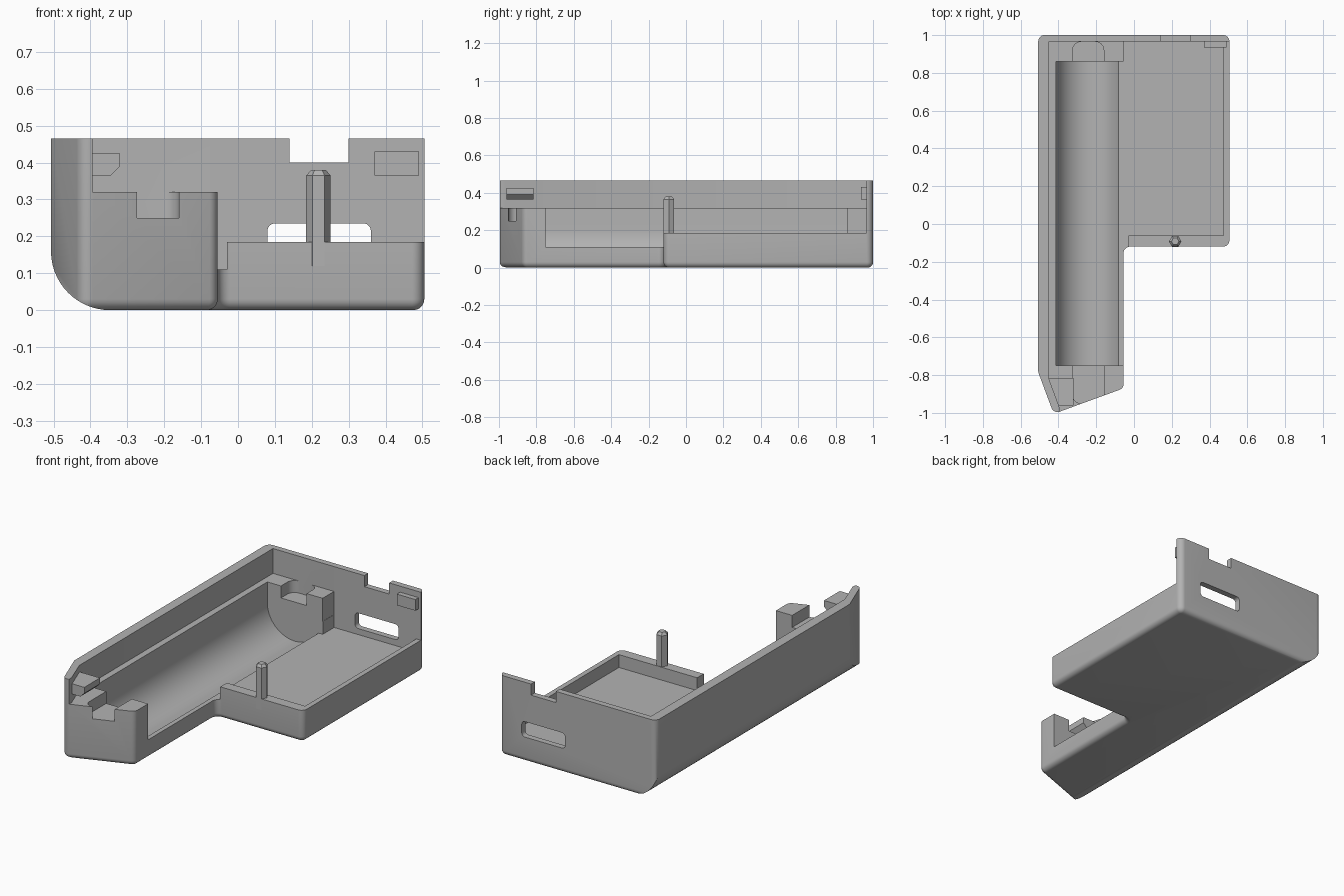
import bpy, bmesh, math
from mathutils import Vector, Matrix

if "Cube" in bpy.data.objects:
    bpy.data.objects.remove(bpy.data.objects["Cube"])

grey = bpy.data.materials.new("plain grey")
grey.use_nodes = True
grey.diffuse_color = (0.45, 0.45, 0.45, 1)
grey.node_tree.nodes["Principled BSDF"].inputs["Base Color"].default_value = (0.45, 0.45, 0.45, 1)


def make(name, bm):
    bmesh.ops.recalc_face_normals(bm, faces=bm.faces)
    mesh = bpy.data.meshes.new(name)
    bm.to_mesh(mesh)
    bm.free()
    mesh.materials.append(grey)
    ob = bpy.data.objects.new(name, mesh)
    bpy.context.collection.objects.link(ob)
    return ob


def rounded(points, radius, steps=6):
    """Replace each corner of a 2D outline with a small arc."""
    out = []
    pts = [Vector(p) for p in points]
    for i, p in enumerate(pts):
        a = (pts[i - 1] - p).normalized()
        b = (pts[(i + 1) % len(pts)] - p).normalized()
        half = a.angle(b) / 2
        centre = p + (a + b).normalized() * radius / math.sin(half)
        start = p + a * radius / math.tan(half) - centre
        end = p + b * radius / math.tan(half) - centre
        for s in range(steps + 1):
            arc = start.lerp(end, s / steps).normalized() * radius
            out.append(centre + arc)
    return out


def prism(name, points, low, high, axis="Z", bottom_bevel=0):
    """Extrude an outline: (x, y) along Z, or (x, z) along Y."""
    bm = bmesh.new()
    spot = (lambda p, h: (p[0], p[1], h)) if axis == "Z" else (lambda p, h: (p[0], h, p[1]))
    base = bm.faces.new([bm.verts.new(spot(p, low)) for p in points])
    edges = list(base.edges)
    ext = bmesh.ops.extrude_face_region(bm, geom=[base], use_keep_orig=True)
    top = [v for v in ext["geom"] if isinstance(v, bmesh.types.BMVert)]
    shift = Vector(spot((0, 0), high - low))
    bmesh.ops.translate(bm, verts=top, vec=shift)
    bmesh.ops.recalc_face_normals(bm, faces=bm.faces)
    if bottom_bevel:
        bmesh.ops.bevel(bm, geom=edges, offset=bottom_bevel, segments=5,
                        profile=0.5, affect="EDGES")
    return make(name, bm)


def rect(x0, x1, y0, y1):
    return [(x0, y0), (x1, y0), (x1, y1), (x0, y1)]


def box(name, x0, x1, y0, y1, z0, z1):
    return prism(name, rect(x0, x1, y0, y1), z0, z1)


def cut(target, cutter):
    cutter.hide_render = True
    mod = target.modifiers.new("cut", "BOOLEAN")
    mod.operation = "DIFFERENCE"
    mod.solver = "EXACT"
    mod.object = cutter
    bpy.context.view_layer.objects.active = target
    bpy.ops.object.modifier_apply(modifier=mod.name)
    bpy.data.objects.remove(cutter)


# Outer shell with rounded upright corners and bottom edge
outline = [(-.507, 1), (-.507, -.785), (-.425, -1.005), (-.055, -.87),
           (-.055, -.12), (.505, -.12), (.505, 1)]
shell = prism("case_shell", rounded(outline, .033), 0, .465, bottom_bevel=.03)

# Large curve along the lower left edge
R = .16
curve = [(-.507 + R - R * math.sin(t), R - R * math.cos(t))
         for t in [math.pi / 2 * i / 14 for i in range(15)]]
cut(shell, prism("corner_cutter", [(-.507 + R, -.1), *curve, (-.6, R), (-.6, -.1)],
                 -1.2, 1.2, "Y"))

# Open upper space, leaving the left and back walls
upper = [(-.45, .965), (-.45, -.82), (-.395, -.97), (-.395, -1.2), (1, -1.2), (1, .965)]
cut(shell, prism("upper_cutter", upper, .32, 1))

# Long U-shaped channel between the two end blocks
CX, CZ, r = -.235, .2, .178
channel = [(CX + r, .5), (CX - r, .5)]
channel += [(CX - r * math.cos(t), CZ - r * math.sin(t))
            for t in [math.pi * i / 32 for i in range(33)]]
cut(shell, prism("channel_cutter", channel, -.75, .86, "Y"))

# Low right wall of the channel, shallow tray and its rim
cut(shell, box("side_cutter", -.3, -.03, -.75, .86, .11, .6))
cut(shell, box("tray_cutter", -.055, .475, -.06, .965, .11, .6))
cut(shell, box("rim_cutter", -.056, 1, -.75, .965, .185, .6))

# Rounded recesses in the end blocks
for y0, y1 in ((.8, .965), (-.95, -.7)):
    cut(shell, prism("recess_cutter", rounded(rect(-.325, -.16, y0, y1), .045), .25, .4))
cut(shell, box("recess_front_cutter", -.25, -.16, -1.1, -.85, .25, .4))

# Back wall notch and slot
cut(shell, box("notch_cutter", .14, .30, .9, 1.1, .4, .6))
cut(shell, prism("slot_cutter", rounded(rect(.08, .36, .145, .235), .02), .9, 1.1, "Y"))

bpy.ops.object.select_all(action="DESELECT")
shell.select_set(True)
bpy.context.view_layer.objects.active = shell
bpy.ops.object.shade_smooth_by_angle(angle=math.radians(30))

# Hexagonal post with a chamfered tip
bm = bmesh.new()
for r1, r2, z0, z1 in ((.033, .033, .12, .365), (.033, .02, .365, .38)):
    bmesh.ops.create_cone(bm, cap_ends=True, segments=6, radius1=r1, radius2=r2, depth=z1 - z0,
                          matrix=Matrix.Translation((.218, -.092, (z0 + z1) / 2))
                          @ Matrix.Rotation(math.pi / 6 * 3, 4, "Z"))
post = make("locating_post", bm)

# Snap tabs on the left and back walls
prism("left_snap_tab", [(-.46, .425), (-.32, .425), (-.32, .39), (-.345, .365), (-.46, .365)],
      -.815, -.82, "Y").name = "left_snap_tab_face"
bpy.data.objects.remove(bpy.data.objects["left_snap_tab_face"])
left_tab = prism("left_snap_tab", [(-.46, .425), (-.32, .425), (-.32, .39), (-.345, .365),
                                   (-.46, .365)], -.96, -.815, "Y")
cut(left_tab, prism("tab_trim", [(-.47, -.8), (-.47, -.83), (-.405, -.98), (-.6, -.98),
                                 (-.6, -.8)], .3, .5))
box("back_snap_tab", .37, .49, .935, .97, .365, .43)
